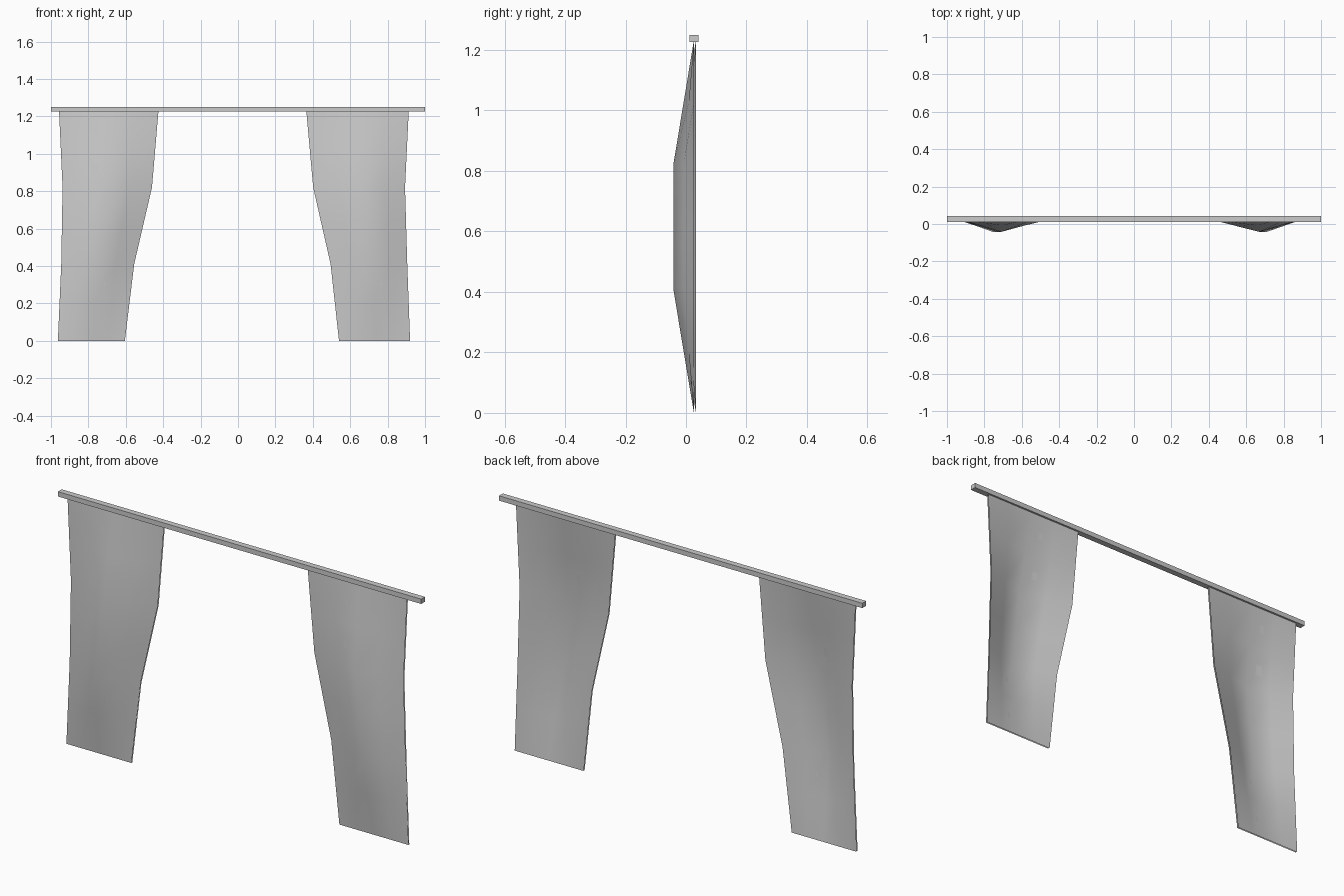
import bpy, bmesh

if "Cube" in bpy.data.objects:
    bpy.data.objects.remove(bpy.data.objects["Cube"])

EDGE_Y, FRONT_Y, GAP = 0.026, -0.042, 0.007


def add_object(name, bm):
    mesh = bpy.data.meshes.new(name)
    bm.to_mesh(mesh)
    bm.free()
    obj = bpy.data.objects.new(name, mesh)
    bpy.context.collection.objects.link(obj)
    return obj


# Curtain panel: rows of (z, left x, middle x, right x), bulging forward along
# its middle; a front cloth and a lining just behind it
def curtain(name, rows):
    bm = bmesh.new()
    fine = []
    for a, b in zip(rows, rows[1:]):
        fine += [a, tuple((p + q) / 2 for p, q in zip(a, b))]
    fine.append(rows[-1])
    for offset in (0, GAP):
        grid = []
        for (z, left, mid, right), h in zip(fine, [0, 0.5, 1, 1, 1, 0.5, 0]):
            xs = (left, (left + mid) / 2, mid, (mid + right) / 2, right)
            row = []
            for x, b in zip(xs, (0, 0.5, 1, 0.5, 0)):
                y = EDGE_Y + offset + (FRONT_Y - EDGE_Y) * b * h
                row.append(bm.verts.new((x, y, z)))
            grid.append(row)
        for lo, hi in zip(grid, grid[1:]):
            for i in range(4):
                quad = [lo[i], lo[i + 1], hi[i + 1], hi[i]]
                face = bm.faces.new(quad[::-1] if offset else quad)
                face.smooth = True
    return add_object(name, bm)


curtain("left_curtain", [(0, -0.963, -0.785, -0.605),
                         (0.41, -0.945, -0.755, -0.555),
                         (0.82, -0.938, -0.71, -0.46),
                         (1.232, -0.957, -0.695, -0.425)])
curtain("right_curtain", [(0, 0.54, 0.735, 0.92),
                          (0.41, 0.495, 0.71, 0.905),
                          (0.82, 0.402, 0.67, 0.893),
                          (1.232, 0.365, 0.645, 0.913)])

# Square curtain rod
bm = bmesh.new()
bmesh.ops.create_cube(bm, size=1)
bmesh.ops.scale(bm, vec=(2, 0.03, 0.024), verts=bm.verts)
bmesh.ops.translate(bm, vec=(0, 0.027, 1.238), verts=bm.verts)
add_object("curtain_rod", bm)
